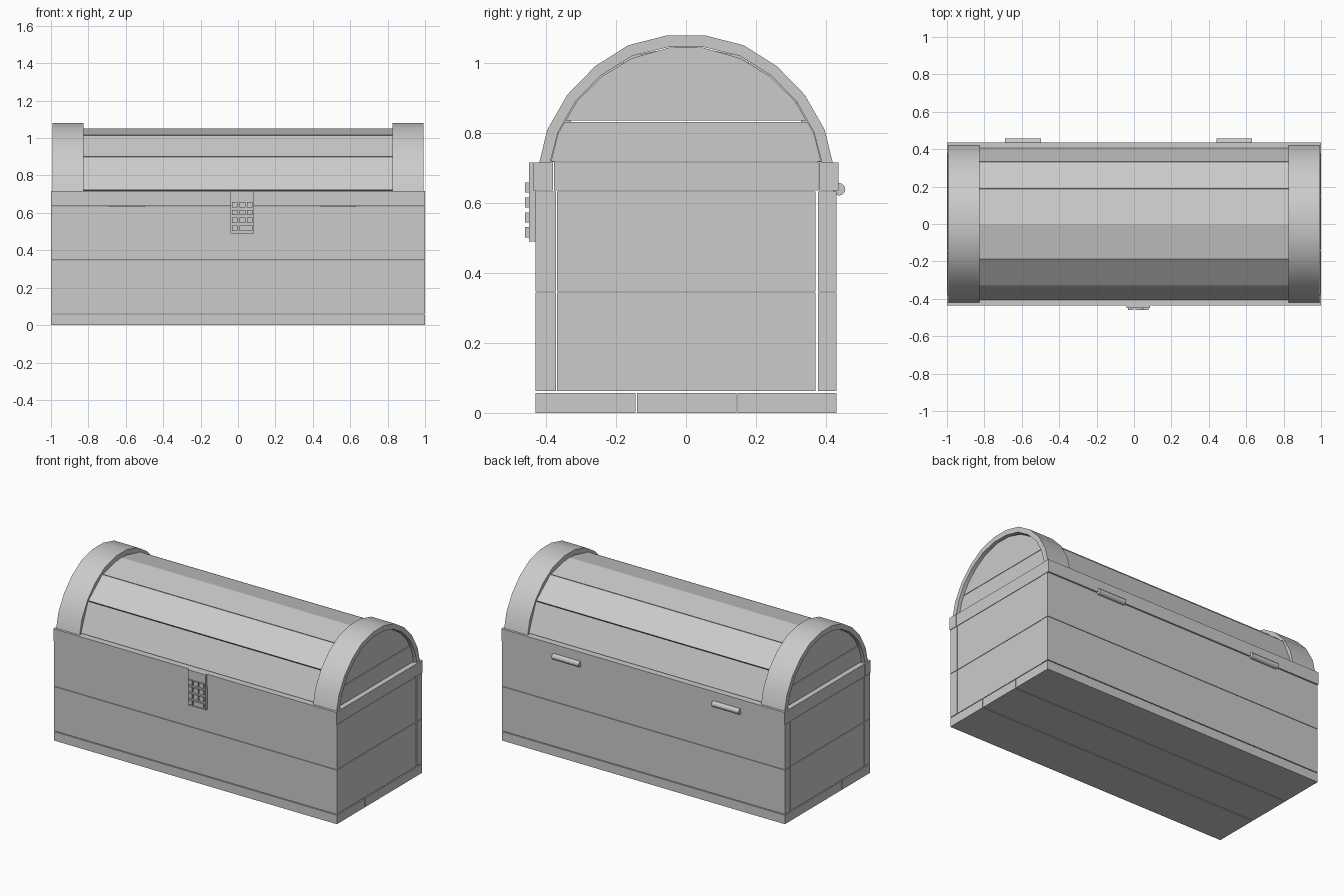
import bpy, bmesh, math

if "Cube" in bpy.data.objects:
    bpy.data.objects.remove(bpy.data.objects["Cube"])


def make_object(name, bm):
    bmesh.ops.recalc_face_normals(bm, faces=bm.faces)
    mesh = bpy.data.meshes.new(name)
    bm.to_mesh(mesh)
    bm.free()
    ob = bpy.data.objects.new(name, mesh)
    bpy.context.collection.objects.link(ob)
    return ob


def prism(name, profile, x0, x1):
    """Extrude a (y, z) outline along x."""
    bm = bmesh.new()
    face = bm.faces.new([bm.verts.new((x0, y, z)) for y, z in profile])
    ext = bmesh.ops.extrude_face_region(bm, geom=[face])
    verts = [v for v in ext["geom"] if isinstance(v, bmesh.types.BMVert)]
    bmesh.ops.translate(bm, verts=verts, vec=(x1 - x0, 0, 0))
    return make_object(name, bm)


def box(name, x0, x1, y0, y1, z0, z1):
    return prism(name, [(y0, z0), (y1, z0), (y1, z1), (y0, z1)], x0, x1)


def mirror_y(half):
    return half + [(-y, z) for y, z in reversed(half)]


# Floor planks
for i, (y0, y1) in enumerate([(-.43, -.145), (-.14, .144), (.148, .43)]):
    box(f"floor_plank_{i}", -1, 1, y0, y1, 0, .057)

# Body walls
for i, (z0, z1) in enumerate([(.062, .345), (.348, .634)]):
    box(f"front_plank_{i}", -1, 1, -.43, -.372, z0, z1)
    box(f"back_plank_{i}", -1, 1, .377, .43, z0, z1)
    for side, x0, x1 in (("left", -.998, -.945), ("right", .945, .998)):
        box(f"{side}_plank_{i}", x0, x1, -.369, .371, z0, z1)

# Lid rim frame
box("front_rim", -1, 1, -.436, -.38, .637, .716)
box("back_rim", -1, 1, .38, .436, .637, .716)
for side, x0, x1 in (("left", -.998, -.945), ("right", .945, .998)):
    box(f"{side}_rim", x0, x1, -.377, .379, .637, .716)

# Curved lid planks, three on each side of the ridge
ridge = [(0, 1.052), (.19, 1.015), (.335, .9), (.408, .719)]
for sign in (1, -1):
    for i in range(3):
        (ya, za), (yb, zb) = ridge[i], ridge[i + 1]
        length = math.hypot(yb - ya, zb - za)
        dy, dz = (yb - ya) / length, (zb - za) / length
        yb, zb = yb - dy * .004, zb - dz * .004
        t = .03
        # bevelled inner corners so neighbouring planks do not cross
        quad = [(ya, za), (yb, zb),
                (yb + (dz - dy * .2) * t, max(.716, zb + (-dy - dz * .2) * t)),
                (ya + (dz + dy * .2) * t, za + (-dy + dz * .2) * t)]
        prism(f"lid_plank_{i}_{'back' if sign > 0 else 'front'}",
              [(sign * y, z) for y, z in quad], -.93, .93)

# Arched end bands and lid end panels
outer = mirror_y([(.42, .716), (.397, .81), (.34, .91), (.26, .992),
                  (.165, 1.052), (.055, 1.08)])
inner = mirror_y([(.389, .716), (.366, .803), (.316, .892), (.243, .966),
                  (.155, 1.021), (.05, 1.047)])
low_panel = mirror_y([(.386, .72), (.366, .8), (.347, .833)])
high_panel = mirror_y([(.345, .836), (.31, .895), (.24, .963),
                       (.155, 1.015), (.05, 1.045)])
for side, s in (("left", -1), ("right", 1)):
    band = prism(f"{side}_band", outer + inner[::-1], s * .825, s * .991)
    bpy.ops.object.select_all(action='DESELECT')
    band.select_set(True)
    bpy.context.view_layer.objects.active = band
    bpy.ops.object.shade_smooth_by_angle(angle=math.radians(30))
    prism(f"{side}_lower_panel", low_panel, s * .932, s * .97)
    prism(f"{side}_upper_panel", high_panel, s * .932, s * .97)

# Keypad lock with raised keys
box("keypad_plate", -.04, .085, -.449, -.43, .49, .716)
columns = [(-.032, -.002), (.008, .039), (.048, .078)]
for row in range(4):
    z0 = .63 - row * .0425
    keys = columns if row < 3 else [columns[0], (.008, .078)]
    for col, (x0, x1) in enumerate(keys):
        box(f"key_{row}_{col}", x0, x1, -.46, -.447, z0, z0 + .029)

# Hinge barrels
circle = [(.438 + .018 * math.cos(a * math.pi / 6), .64 + .018 * math.sin(a * math.pi / 6))
          for a in range(12)]
for i, x0 in enumerate((-.69, .44)):
    prism(f"hinge_{i}", circle, x0, x0 + .192)
